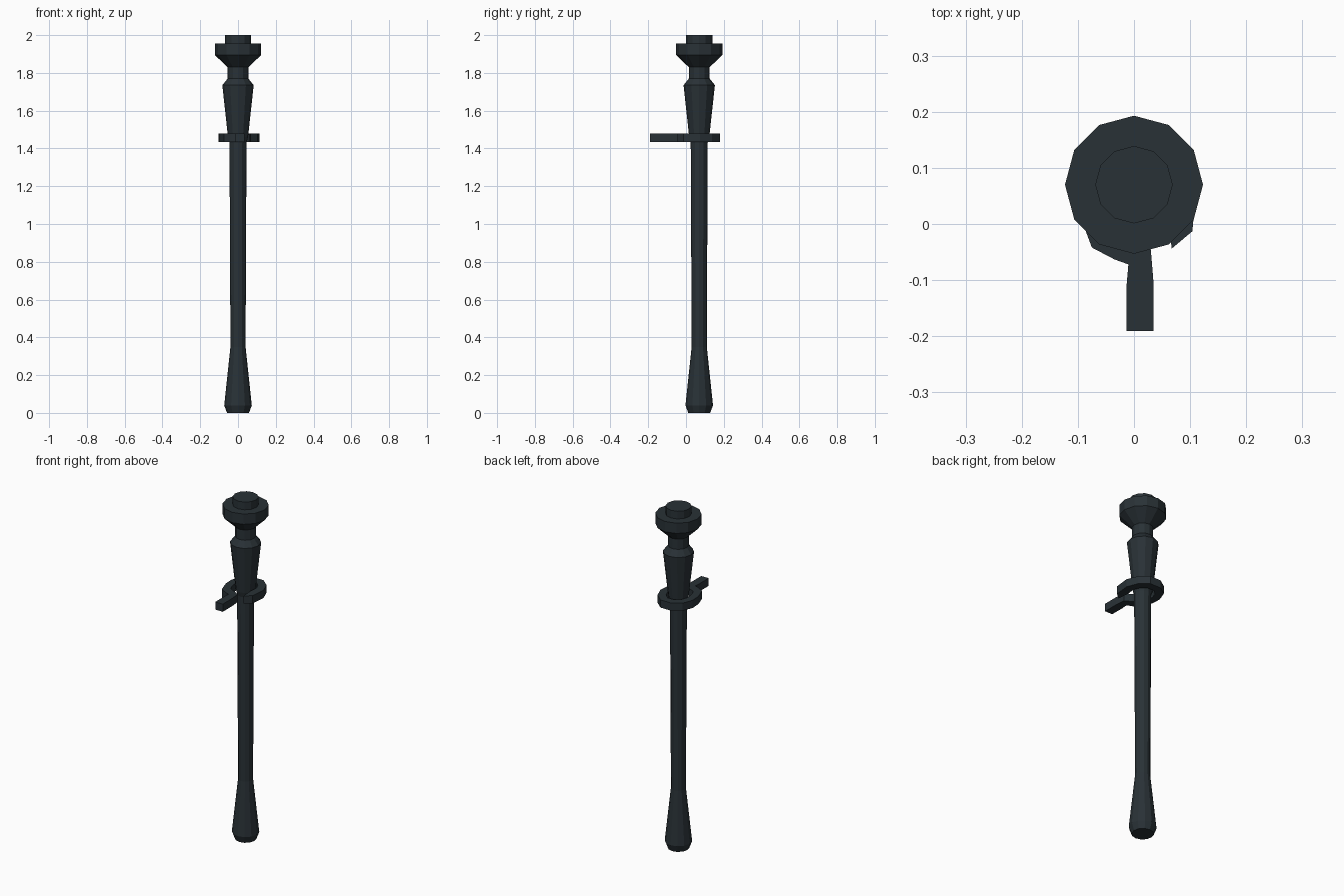
import bpy, bmesh, math

if "Cube" in bpy.data.objects:
    bpy.data.objects.remove(bpy.data.objects["Cube"])

SIDES = 12
AXIS_Y = 0.07

mat = bpy.data.materials.new("dark_slate")
mat.diffuse_color = (0.022, 0.031, 0.037, 1)
mat.use_nodes = True
mat.node_tree.nodes["Principled BSDF"].inputs["Base Color"].default_value = mat.diffuse_color


def finish(bm, name):
    bmesh.ops.recalc_face_normals(bm, faces=bm.faces)
    mesh = bpy.data.meshes.new(name)
    bm.to_mesh(mesh)
    bm.free()
    mesh.materials.append(mat)
    obj = bpy.data.objects.new(name, mesh)
    bpy.context.collection.objects.link(obj)
    return obj


def lathe(name, profile):
    """Capped solid of revolution from (radius, z) pairs."""
    bm = bmesh.new()
    rings = []
    for r, z in profile:
        rings.append([bm.verts.new((r * math.cos(a), AXIS_Y + r * math.sin(a), z))
                      for a in (2 * math.pi * i / SIDES for i in range(SIDES))])
    for lo, hi in zip(rings, rings[1:]):
        for i in range(SIDES):
            j = (i + 1) % SIDES
            bm.faces.new((lo[i], lo[j], hi[j], hi[i]))
    bm.faces.new(rings[0][::-1])
    bm.faces.new(rings[-1])
    return finish(bm, name)


def band(name, outer, inner, z0, z1):
    """Open flat band between two matched edge paths, given thickness."""
    bm = bmesh.new()
    secs = [[bm.verts.new((x, y, z)) for (x, y), z in
             ((o, z0), (o, z1), (i, z1), (i, z0))] for o, i in zip(outer, inner)]
    for a, b in zip(secs, secs[1:]):
        for k in range(4):
            m = (k + 1) % 4
            bm.faces.new((a[k], a[m], b[m], b[k]))
    bm.faces.new(secs[0])
    bm.faces.new(secs[-1][::-1])
    return finish(bm, name)


# Shaft: flared foot, slim rod, swelling grip, neck, head and top button
lathe("shaft", [
    (0.058, 0.0), (0.073, 0.04), (0.040, 0.35), (0.045, 1.43), (0.053, 1.46),
    (0.083, 1.735), (0.055, 1.77), (0.055, 1.83), (0.123, 1.895),
    (0.123, 1.955), (0.069, 1.955), (0.069, 2.0)])

# Open hook: runs from the right-hand tip around the back into the front lever
outer = [(0.104, -0.013), (0.107, 0.02), (0.113, 0.075), (0.088, 0.138),
         (0.040, 0.179), (-0.030, 0.179), (-0.080, 0.145), (-0.103, 0.085),
         (-0.100, 0.030), (-0.087, -0.010), (-0.075, -0.042),
         (-0.035, -0.063), (-0.010, -0.072), (-0.013, -0.107), (-0.013, -0.191)]
inner = [(0.067, -0.044), (0.061, 0.025), (0.066, 0.075), (0.052, 0.110),
         (0.025, 0.135), (-0.020, 0.135), (-0.048, 0.112), (-0.060, 0.078),
         (-0.058, 0.040), (-0.050, 0.010), (-0.040, -0.010),
         (-0.010, -0.022), (0.030, -0.046), (0.035, -0.107), (0.035, -0.191)]
band("hook", outer, inner, 1.435, 1.48)
